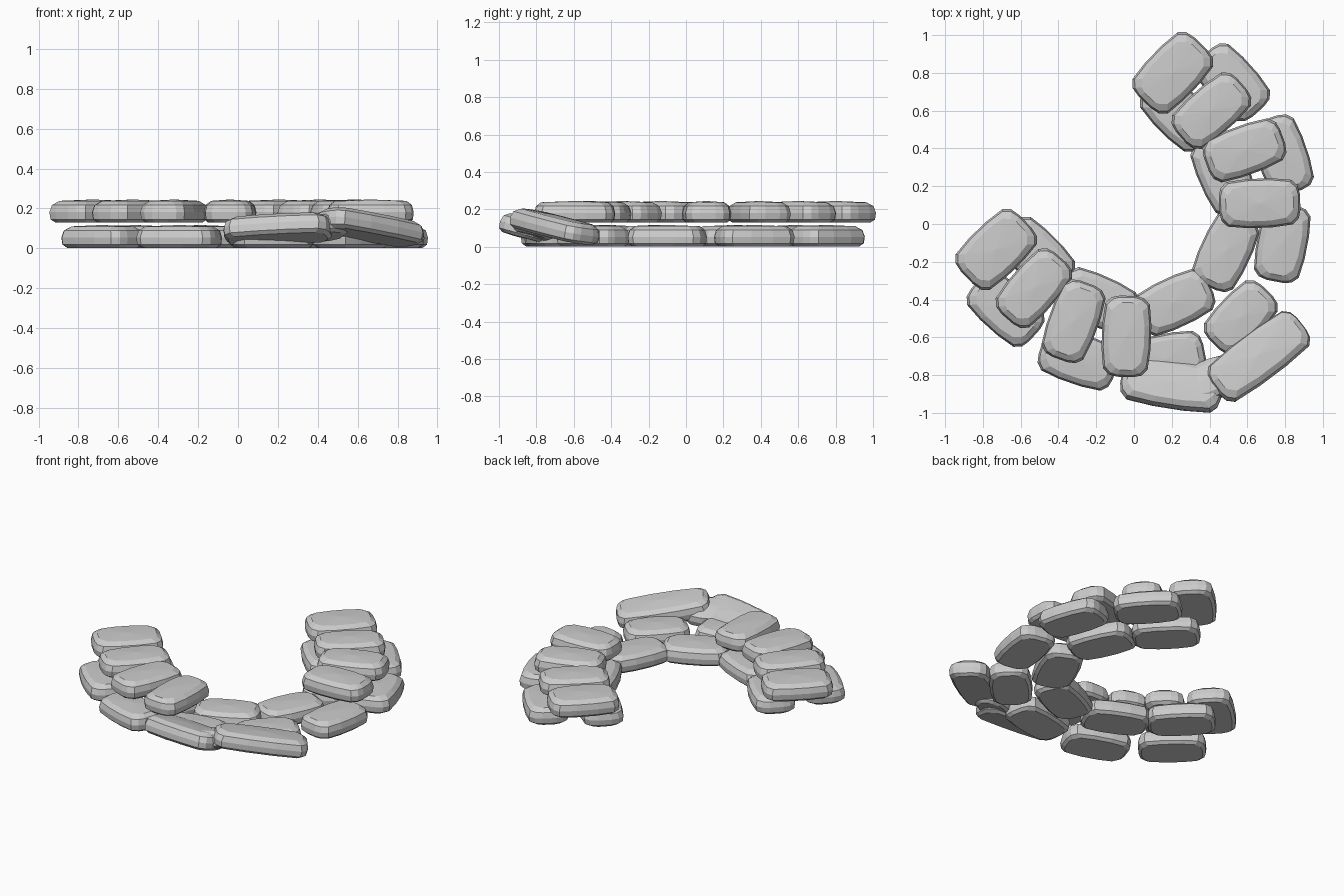
import bpy, bmesh
from math import radians, sin, cos
from mathutils import Matrix, Vector

if "Cube" in bpy.data.objects:
    bpy.data.objects.remove(bpy.data.objects["Cube"])


def outline(l, w):
    # chamfered rectangle with slightly bulging sides
    a, b, c = l / 2, w / 2, 0.032
    quarter = [(a, b * 0.32), (a - 0.01, b - c - 0.012), (a - c - 0.01, b - 0.012), (a * 0.3, b)]
    half = quarter + [(-x, y) for x, y in reversed(quarter)]
    return half + [(-x, -y) for x, y in half]


def bag(name, loc, angle, size=(0.415, 0.265, 0.115), pitch=0, roll=0):
    # stacked rings: tucked base, bulging side, wide top bevel, domed top
    l, w, h = size
    bm = bmesh.new()
    rings = []
    for z, inset in [(-0.5, 0.022), (-0.36, 0.004), (-0.05, 0), (0.26, 0.009), (0.44, 0.036)]:
        rings.append([bm.verts.new((x, y, z * h)) for x, y in outline(l - 2 * inset, w - 2 * inset)])
    n = len(rings[0])
    for lo, hi in zip(rings, rings[1:]):
        for i in range(n):
            j = (i + 1) % n
            bm.faces.new((lo[i], lo[j], hi[j], hi[i]))
    bm.faces.new(rings[0][::-1])
    apex = bm.verts.new((0, 0, h * 0.5))
    for i in range(n):
        bm.faces.new((rings[-1][i], rings[-1][(i + 1) % n], apex))
    bmesh.ops.recalc_face_normals(bm, faces=bm.faces)
    me = bpy.data.meshes.new(name)
    bm.to_mesh(me)
    bm.free()
    ob = bpy.data.objects.new(name, me)
    bpy.context.collection.objects.link(ob)
    ob.matrix_world = (Matrix.Translation(loc) @ Matrix.Rotation(radians(angle), 4, 'Z')
                       @ Matrix.Rotation(radians(pitch), 4, 'Y') @ Matrix.Rotation(radians(roll), 4, 'X'))
    return ob


def bag_pair(name, x, y, z, angle, size=(0.415, 0.265, 0.115)):
    # the wall is mirrored across the diagonal x + y = 0.07
    bag(name + "_right", (x, y, z), angle, size)
    bag(name + "_left", (0.07 - y, 0.07 - x, z), 90 - angle, size)


# lower course: outer and inner rows laid along the curve
LOW, HIGH = 0.0595, 0.187
for i, (x, y, a) in enumerate([(0.52, 0.75, -48), (0.785, 0.365, -71), (0.785, -0.10, 79)]):
    bag_pair(f"lower_outer_bag_{i}", x, y, LOW, a)
for i, (x, y, a) in enumerate([(0.235, 0.585, -45), (0.475, 0.26, -66), (0.485, -0.145, 65)]):
    bag_pair(f"lower_inner_bag_{i}", x, y, LOW, a)
bag("lower_middle_bag", (0.565, -0.495, LOW), 46, (0.40, 0.26, 0.115))

# upper course: bags laid across the wall
for i, (x, y, a) in enumerate([(0.205, 0.80, 46), (0.41, 0.60, 41), (0.585, 0.39, 20), (0.665, 0.11, 2)]):
    bag_pair(f"upper_bag_{i}", x, y, HIGH, a, (0.43, 0.285 if i == 0 else 0.26, 0.116))

# fallen bags leaning at the front
bag("fallen_bag_right", (0.66, -0.70, 0.112), 37, (0.58, 0.26, 0.115), pitch=9, roll=-6)
bag("fallen_bag_middle", (0.40, -0.825, 0.108), 24, (0.30, 0.22, 0.105), pitch=0, roll=-16)
bag("fallen_bag_left", (0.20, -0.845, 0.10), -9, (0.54, 0.26, 0.115), pitch=-3, roll=-15)
